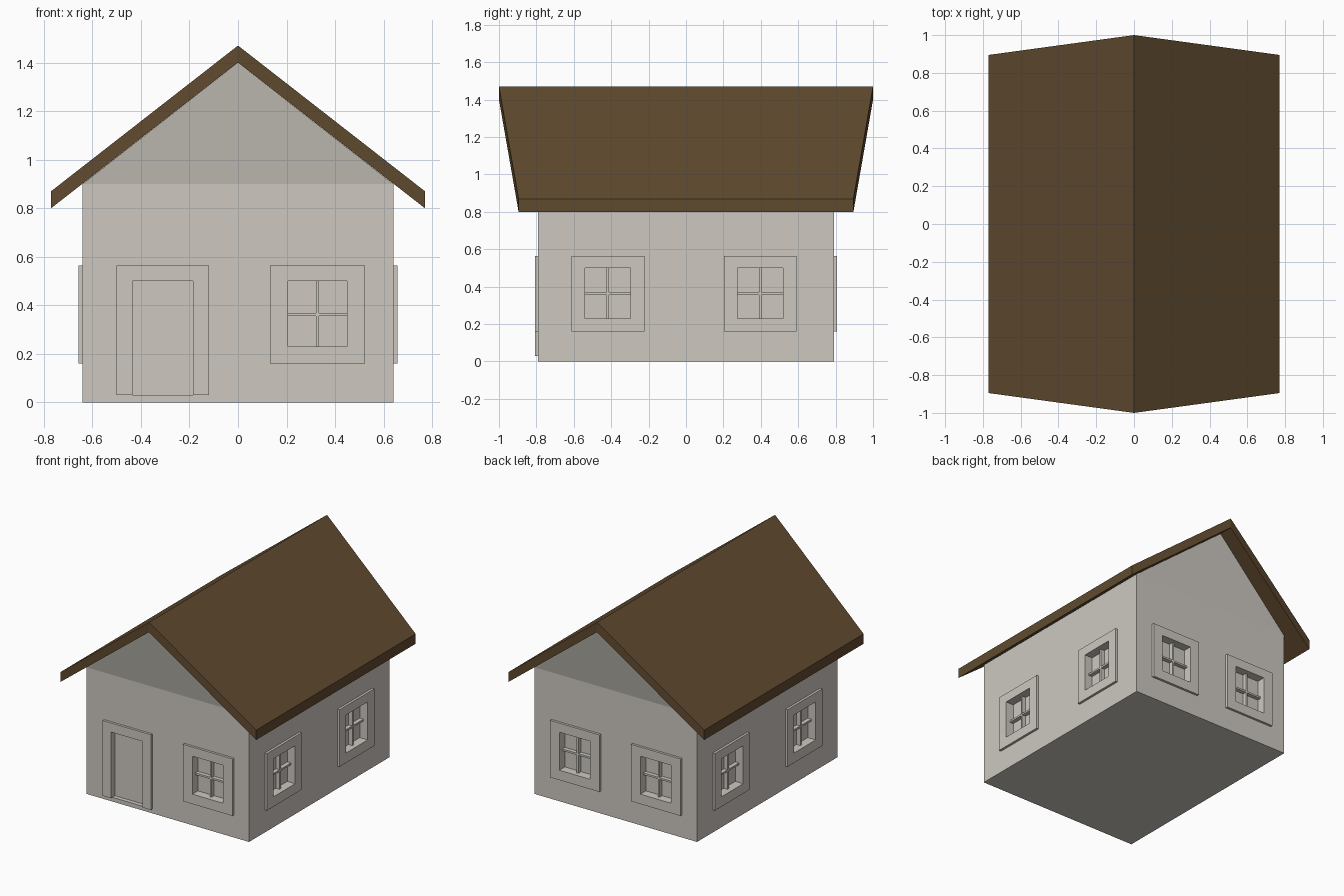
import bpy, bmesh, math
from mathutils import Matrix, Vector

if "Cube" in bpy.data.objects:
    bpy.data.objects.remove(bpy.data.objects["Cube"])


def material(name, rgb):
    m = bpy.data.materials.new(name)
    m.diffuse_color = (*rgb, 1)
    m.use_nodes = True
    m.node_tree.nodes["Principled BSDF"].inputs["Base Color"].default_value = m.diffuse_color
    return m


PLASTER = material("warm_plaster", (0.61, 0.58, 0.53))
BROWN = material("roof_brown", (0.117, 0.069, 0.028))

HX, HY = 0.64, 0.79          # half size of the walls
EAVE, PEAK = 0.90, 1.40      # wall heights at the sides and at the gable
PROUD = 0.017                # how far frames stand off the wall


def finish(name, bm, mat):
    bmesh.ops.recalc_face_normals(bm, faces=bm.faces)
    me = bpy.data.meshes.new(name)
    bm.to_mesh(me)
    bm.free()
    me.materials.append(mat)
    ob = bpy.data.objects.new(name, me)
    bpy.context.collection.objects.link(ob)
    return ob


def add_box(bm, lo, hi, place):
    lo, hi = Vector(lo), Vector(hi)
    m = place @ Matrix.Translation((lo + hi) / 2) @ Matrix.Diagonal((*(hi - lo), 1))
    bmesh.ops.create_cube(bm, size=1, matrix=m)


def on_wall(angle, dist, u):
    """Local frame on a wall: x along the wall, -y outwards, z up."""
    return Matrix.Rotation(math.radians(angle), 4, 'Z') @ Matrix.Translation((u, -dist, 0))


def frame(name, place, w, z0, z1, iw, iz0, iz1, closed):
    """Raised surround; closed ring for windows, open at the foot for the door."""
    bm = bmesh.new()

    def corners(half, a, b):
        pts = [(-half, a), (-half, b), (half, b), (half, a)]
        return [bm.verts.new((x, 0.002, z)) for x, z in pts]
    outer, inner = corners(w / 2, z0, z1), corners(iw / 2, iz0, iz1)
    for i in range(4 if closed else 3):
        j = (i + 1) % 4
        bm.faces.new((outer[i], outer[j], inner[j], inner[i]))
    new = bmesh.ops.extrude_face_region(bm, geom=bm.faces[:], use_keep_orig=True)["geom"]
    for v in new:
        if isinstance(v, bmesh.types.BMVert):
            v.co.y = -PROUD
    bm.transform(place)
    return finish(name, bm, PLASTER)


# walls: box with outward leaning gables under the roof
bm = bmesh.new()
rings = []
for s in (-1, 1):
    pts = [(-HX, s * HY, 0), (HX, s * HY, 0), (HX, s * HY, EAVE),
           (0, s * (HY + 0.105), PEAK), (-HX, s * HY, EAVE)]
    v = [bm.verts.new(p) for p in pts]
    bm.faces.new((v[0], v[1], v[2], v[4]))
    bm.faces.new((v[4], v[2], v[3]))
    rings.append(v)
for i in range(5):
    j = (i + 1) % 5
    bm.faces.new((rings[0][i], rings[0][j], rings[1][j], rings[1][i]))
walls = finish("walls", bm, PLASTER)

# roof: two slabs meeting at the ridge, ends raked outwards at the top
bm = bmesh.new()
profile = [(-0.77, 0.87), (0, 1.47), (0.77, 0.87), (0.77, 0.80), (0, 1.40), (-0.77, 0.80)]
ends = []
for s in (-1, 1):
    v = [bm.verts.new((x, s * (1 - 0.105 * abs(x) / 0.77), z)) for x, z in profile]
    bm.faces.new((v[0], v[1], v[4], v[5]))
    bm.faces.new((v[1], v[2], v[3], v[4]))
    ends.append(v)
for i in range(6):
    j = (i + 1) % 6
    bm.faces.new((ends[0][i], ends[0][j], ends[1][j], ends[1][i]))
finish("roof", bm, BROWN)

# windows: surround, glazing bars and a recess cut in the wall
cut = bmesh.new()
spots = [("front", 0, HY, 0.3275),
         ("right_front", 90, HX, -0.4175), ("right_back", 90, HX, 0.397),
         ("left_back", -90, HX, -0.4175), ("left_front", -90, HX, 0.397),
         ("back_right", 180, HY, -0.31), ("back_left", 180, HY, 0.3275)]
for name, angle, dist, u in spots:
    place = on_wall(angle, dist, u)
    frame("window_frame_" + name, place, 0.39, 0.16, 0.565, 0.243, 0.23, 0.50, True)
    add_box(cut, (-0.1215, -0.03, 0.23), (0.1215, 0.045, 0.50), place)
    bars = bmesh.new()
    add_box(bars, (-0.0065, 0.015, 0.23), (0.0065, 0.046, 0.50), place)
    add_box(bars, (-0.1215, 0.016, 0.356), (0.1215, 0.046, 0.369), place)
    finish("window_bars_" + name, bars, PLASTER)

# door: surround and recessed panel
place = on_wall(0, HY, -0.31)
frame("door_frame", place, 0.38, 0.03, 0.565, 0.25, 0.03, 0.50, False)
add_box(cut, (-0.125, -0.03, 0.03), (0.125, 0.03, 0.50), place)

# hidden cutter for all recesses
cutter = finish("recess_cutter", cut, PLASTER)
cutter.hide_render = True
cutter.hide_viewport = True
mod = walls.modifiers.new("recesses", 'BOOLEAN')
mod.operation = 'DIFFERENCE'
mod.solver = 'EXACT'
mod.object = cutter
